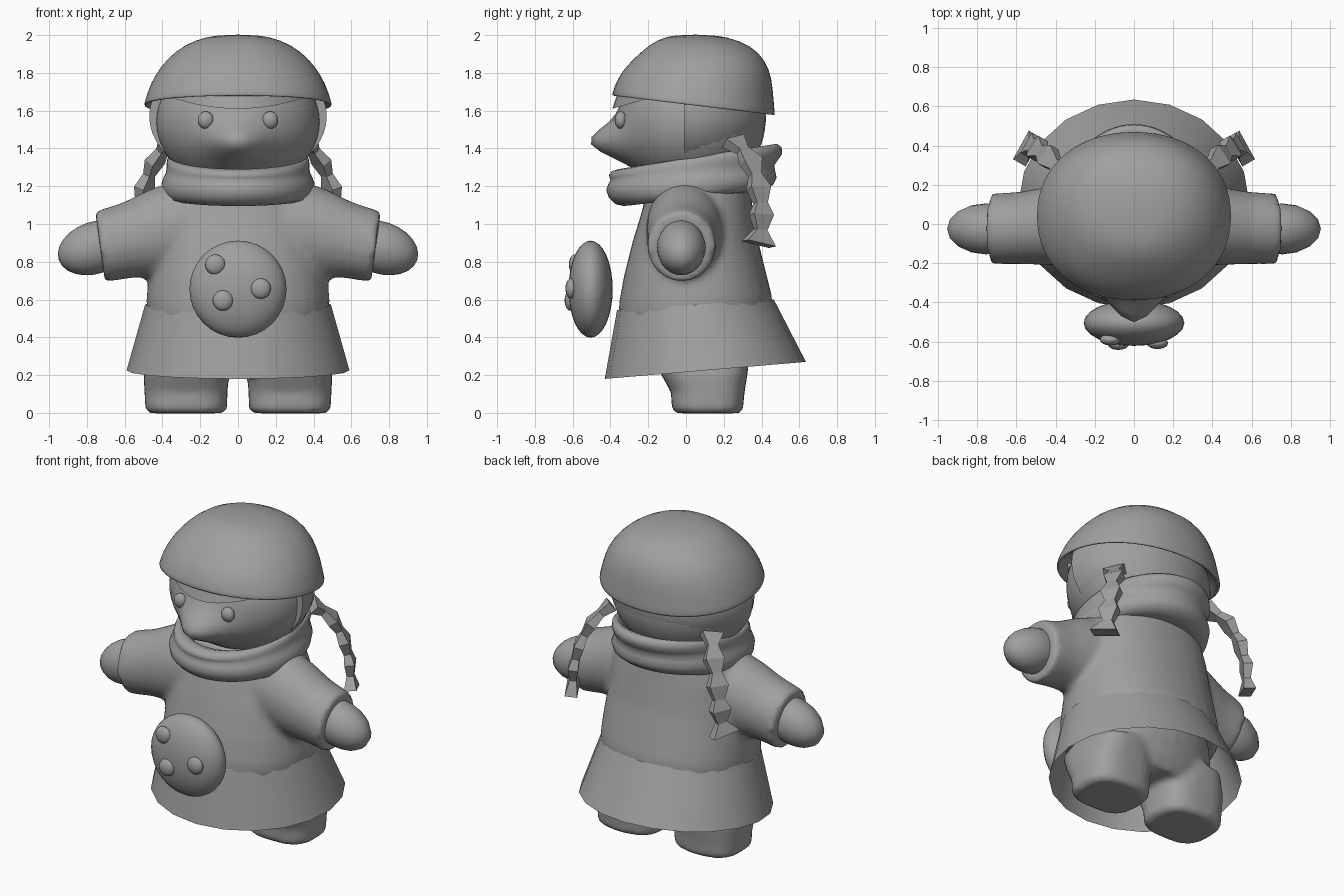
import bpy, bmesh, math
from mathutils import Vector, Matrix

if "Cube" in bpy.data.objects:
    bpy.data.objects.remove(bpy.data.objects["Cube"])

grey = bpy.data.materials.new("soft_grey")
grey.diffuse_color = (0.35, 0.35, 0.35, 1)
grey.use_nodes = True
grey.node_tree.nodes["Principled BSDF"].inputs["Base Color"].default_value = grey.diffuse_color


def finish(bm, name, smooth=True, angle=40):
    bmesh.ops.recalc_face_normals(bm, faces=bm.faces)
    me = bpy.data.meshes.new(name)
    bm.to_mesh(me)
    bm.free()
    ob = bpy.data.objects.new(name, me)
    bpy.context.collection.objects.link(ob)
    me.materials.append(grey)
    if smooth:
        bpy.ops.object.select_all(action='DESELECT')
        ob.select_set(True)
        bpy.context.view_layer.objects.active = ob
        bpy.ops.object.shade_smooth_by_angle(angle=math.radians(angle))
    return ob


def skin(bm, rings, caps=(True, True)):
    """Bridge rings of points into a tube."""
    vs = [[bm.verts.new(p) for p in r] for r in rings]
    n = len(vs[0])
    for a, b in zip(vs, vs[1:]):
        for i in range(n):
            bm.faces.new((a[i], a[(i + 1) % n], b[(i + 1) % n], b[i]))
    if caps[0]:
        bm.faces.new(vs[0])
    if caps[1]:
        bm.faces.new(vs[-1])


def hoop(yf, zf, yb, zb, rx, cx=0, n=32, p=2.0):
    """Tilted oval ring from its front point, back point and half width."""
    pts = []
    for i in range(n):
        t = 2 * math.pi * i / n
        c, s = math.cos(t), math.sin(t)
        c = math.copysign(abs(c) ** (2 / p), c)
        s = math.copysign(abs(s) ** (2 / p), s)
        k = (1 + c) / 2
        pts.append((cx + rx * s, yf + (yb - yf) * k, zf + (zb - zf) * k))
    return pts


def ball(name, loc, size, rot=0, seg=24, rings=16, smooth=True):
    bm = bmesh.new()
    m = Matrix.Translation(loc) @ Matrix.Rotation(rot, 4, 'Y') @ Matrix.Diagonal((*size, 1))
    bmesh.ops.create_uvsphere(bm, u_segments=seg, v_segments=rings, radius=1, matrix=m)
    return finish(bm, name, smooth, 60)


def subdivide(ob, level=1):
    ob.modifiers.new("subdivide", 'SUBSURF').levels = level
    ob.modifiers["subdivide"].render_levels = level


def fuse(ob, voxel=0.022, rounds=5):
    m = ob.modifiers.new("fuse", 'REMESH')
    m.mode, m.voxel_size, m.use_smooth_shade = 'VOXEL', voxel, True
    s = ob.modifiers.new("soften", 'SMOOTH')
    s.factor, s.iterations = 0.5, rounds


# tunic: torso and both sleeves fused together
bm = bmesh.new()
skin(bm, [hoop(*r, p=2.2) for r in (
    (-.355, .48, .46, .52, .48), (-.355, .58, .455, .62, .485), (-.33, .72, .43, .72, .475),
    (-.285, .9, .385, .9, .45), (-.23, 1.08, .355, 1.08, .42), (-.2, 1.24, .33, 1.24, .36))])
for sx in (-1, 1):
    arm = []
    for x, z, rz, ry, yc in ((.1, 1.0, .27, .22, .02), (.3, .975, .255, .21, 0), (.44, .95, .232, .2, -.01),
                             (.58, .915, .2, .185, -.02), (.73, .88, .187, .18, -.025)):
        arm.append([(sx * (x + .14 * rz * math.sin(t)), yc + ry * math.cos(t), z + rz * math.sin(t))
                    for t in (2 * math.pi * i / 24 for i in range(24))])
    skin(bm, arm)
fuse(finish(bm, "tunic"))

# hips and legs fused together
bm = bmesh.new()
skin(bm, [hoop(*r) for r in ((-.08, .2, .3, .2, .38), (-.17, .27, .34, .27, .45),
                             (-.25, .38, .38, .38, .46), (-.28, .52, .4, .52, .44))])
for sx in (-1, 1):
    skin(bm, [hoop(yf, z, yb, z, rx, sx * .275, p=2.8) for z, yf, yb, rx in (
        (-.002, -.05, .28, .19), (.02, -.075, .302, .216), (.11, -.08, .31, .22),
        (.2, -.13, .325, .225), (.33, -.2, .34, .19))])
fuse(finish(bm, "legs"), .02, 3)

# flared skirt, open below
bm = bmesh.new()
skin(bm, [hoop(-.43, .18, .635, .27, .59, n=20), hoop(-.365, .545, .465, .6, .492, n=20)], (False, False))
finish(bm, "skirt", angle=30)

# hands
for sx, side in ((-1, "left"), (1, "right")):
    ball(side + "_hand", (sx * .755, -.025, .875), (.205, .13, .138), sx * .33, 16, 12)

# scarf: two soft tilted rolls
bm = bmesh.new()
skin(bm, [hoop(*r) for r in (
    (-.28, 1.1, .34, 1.18, .33), (-.385, 1.085, .43, 1.165, .395), (-.445, 1.19, .505, 1.25, .42),
    (-.385, 1.235, .445, 1.31, .375), (-.43, 1.255, .535, 1.37, .385), (-.36, 1.31, .49, 1.45, .37),
    (-.26, 1.25, .4, 1.38, .33), (-.22, 1.15, .34, 1.25, .3))], (False, False))
subdivide(finish(bm, "scarf", angle=180))

# head: sphere with the muzzle drawn forward
bm = bmesh.new()
bmesh.ops.create_uvsphere(bm, u_segments=40, v_segments=28, radius=1,
                          matrix=Matrix.Translation((0, .03, 1.54)) @ Matrix.Diagonal((.435, .39, .36, 1)))
for v in bm.verts:
    if v.co.y < 0:
        v.co.y -= .165 * math.exp(-(v.co.x / .15) ** 2 - ((v.co.z - 1.43) / .1) ** 2)
finish(bm, "head", angle=60)

# back hair: half shell behind the face
bm = bmesh.new()
bmesh.ops.create_uvsphere(bm, u_segments=40, v_segments=24, radius=1,
                          matrix=Matrix.Translation((0, -.01, 1.57)) @ Matrix.Diagonal((.47, .435, .34, 1)))
bmesh.ops.bisect_plane(bm, geom=bm.verts[:] + bm.edges[:] + bm.faces[:], plane_co=(0, -.01, 0),
                       plane_no=(0, -1, 0), clear_outer=True)
bmesh.ops.holes_fill(bm, edges=[e for e in bm.edges if e.is_boundary])
finish(bm, "back_hair")

# fringe peeking out under the hat
bm = bmesh.new()
rows = []
for i in range(13):
    u = -1 + i / 6
    x, k = .34 * u, 1 - u * u
    rows.append([bm.verts.new(p) for p in ((x, -.2 - .19 * k, 1.665 - .055 * k),
                                          (x, -.2 - .16 * k, 1.7), (x, -.15 - .13 * k, 1.68))])
for a, b in zip(rows, rows[1:]):
    for j in range(3):
        bm.faces.new((a[j], a[(j + 1) % 3], b[(j + 1) % 3], b[j]))
bm.faces.new(rows[0])
bm.faces.new(rows[-1])
finish(bm, "fringe")

# hat: rounded dome with a turned-in rim
bm = bmesh.new()
skin(bm, [hoop(*r, p=2.15) for r in (
    (-.3, 1.74, .38, 1.66, .42), (-.37, 1.68, .45, 1.58, .475), (-.395, 1.675, .475, 1.57, .502),
    (-.39, 1.7, .47, 1.6, .496), (-.365, 1.77, .462, 1.72, .465), (-.315, 1.84, .445, 1.82, .415),
    (-.23, 1.92, .39, 1.91, .335), (-.15, 1.98, .29, 1.972, .23), (-.05, 2.003, .15, 2.003, .1))], (False, True))
subdivide(finish(bm, "hat", angle=180))

# eyes
for sx, side in ((-1, "left"), (1, "right")):
    ball(side + "_eye", (sx * .17, -.345, 1.55), (.043, .033, .046), 0, 16, 12)

# plaits: flat faceted tubes that pinch and swell
path = ((.36, .25, 1.44, .065), (.4, .3, 1.39, .03), (.44, .345, 1.33, .058), (.47, .365, 1.26, .03),
        (.495, .385, 1.19, .06), (.51, .395, 1.11, .032), (.525, .4, 1.05, .06),
        (.53, .395, .97, .03), (.545, .385, .895, .085))
for sx, side in ((-1, "left"), (1, "right")):
    bm = bmesh.new()
    pts = [Vector((sx * x, y, z)) for x, y, z, w in path]
    rings = []
    for i, c in enumerate(pts):
        along = (pts[min(i + 1, len(pts) - 1)] - pts[max(i - 1, 0)]).normalized()
        wide = Vector((-sx * .5, .86, 0))
        wide = (wide - along * wide.dot(along)).normalized()
        thick = along.cross(wide)
        w = path[i][3]
        rings.append([c + wide * a * w + thick * b * (.012 + w * .3)
                      for a, b in ((1, 1), (-1, 1), (-1, -1), (1, -1))])
    skin(bm, rings)
    finish(bm, side + "_plait", False)

# round cookie floating in front, with three chips
ball("cookie", (0, -.505, .655), (.257, .117, .257), 0, 24, 16)
for i, (x, z) in enumerate(((-.12, .785), (-.08, .595), (.12, .658))):
    d = math.hypot(x, z - .655) / .257
    ball("chip_%d" % (i + 1), (x, -.505 - .117 * math.sqrt(1 - d * d), z), (.054, .03, .054), 0, 16, 10)
